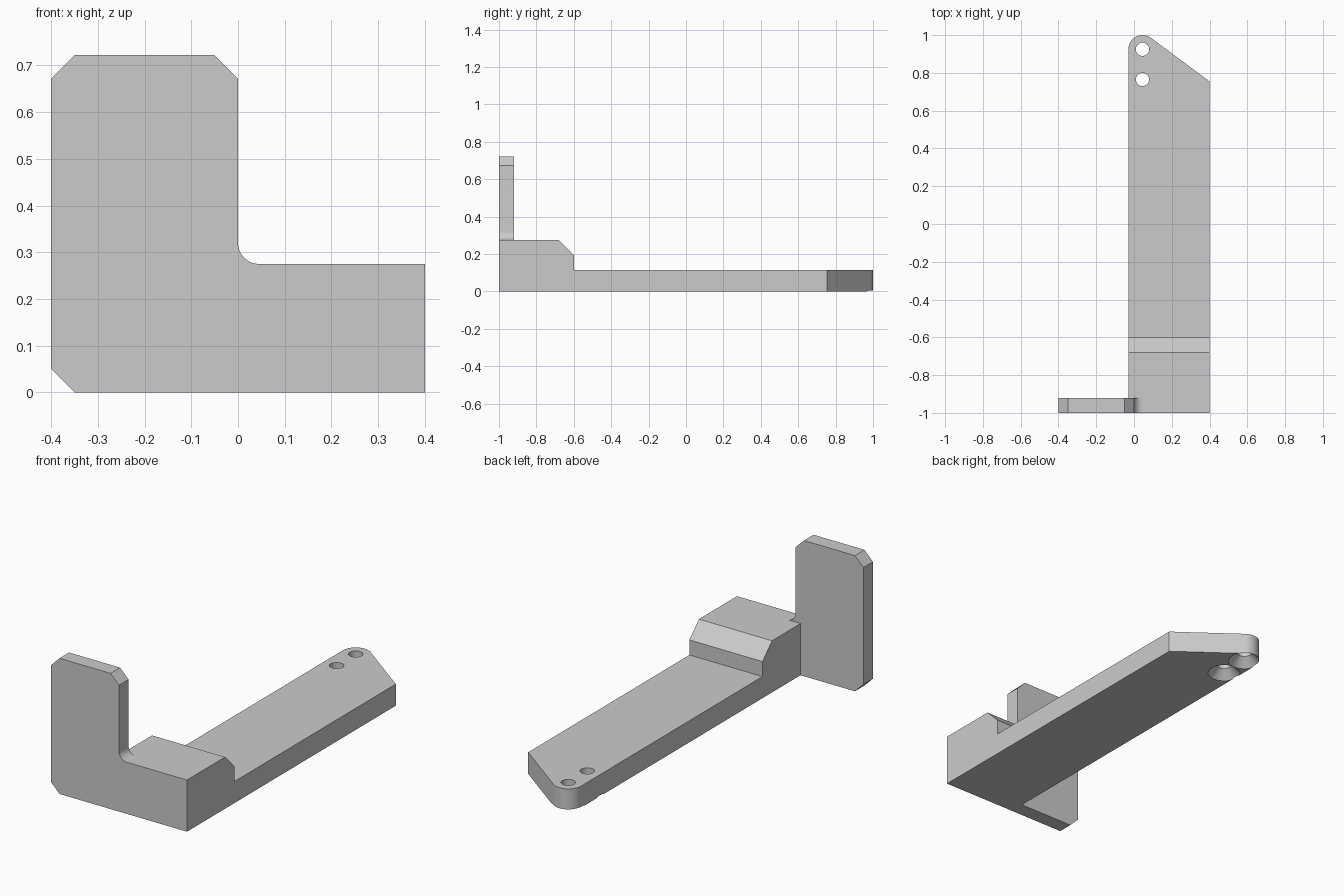
import bpy, bmesh, math
from mathutils import Vector

if "Cube" in bpy.data.objects:
    bpy.data.objects.remove(bpy.data.objects["Cube"], do_unlink=True)

grey = bpy.data.materials.new("plain_grey")
grey.use_nodes = True
colour = (0.6, 0.6, 0.6, 1)
grey.diffuse_color = colour
grey.node_tree.nodes["Principled BSDF"].inputs["Base Color"].default_value = colour


def arc(cx, cy, r, start, end, steps):
    """Points along a circular arc, angles in degrees."""
    angles = [math.radians(start + (end - start) * i / steps) for i in range(steps + 1)]
    return [(cx + r * math.cos(a), cy + r * math.sin(a)) for a in angles]


def extrude(name, profile, place, direction):
    """Solid made by pushing a flat profile along a direction."""
    bm = bmesh.new()
    face = bm.faces.new([bm.verts.new(place(u, v)) for u, v in profile])
    new = bmesh.ops.extrude_face_region(bm, geom=[face])["geom"]
    verts = [g for g in new if isinstance(g, bmesh.types.BMVert)]
    bmesh.ops.translate(bm, verts=verts, vec=Vector(direction))
    bmesh.ops.recalc_face_normals(bm, faces=bm.faces)
    return finish(name, bm)


def finish(name, bm):
    mesh = bpy.data.meshes.new(name)
    bm.to_mesh(mesh)
    bm.free()
    mesh.materials.append(grey)
    obj = bpy.data.objects.new(name, mesh)
    bpy.context.collection.objects.link(obj)
    return obj


LEFT, RIGHT, FRONT, STEP = -0.03, 0.4, -1.0, -0.6
BLOCK_TOP, ARM_TOP = 0.275, 0.115
HOLE_X, HOLE_YS = 0.045, (0.925, 0.765)

# Upright plate with clipped corners and a fillet into the block
plate_profile = [(-0.35, 0), (LEFT, 0), (LEFT, BLOCK_TOP)]
plate_profile += arc(0.045, 0.32, 0.045, 270, 180, 10)
plate_profile += [(0, 0.672), (-0.05, 0.722), (-0.35, 0.722), (-0.4, 0.672), (-0.4, 0.05)]
plate = extrude("upright_plate", plate_profile, lambda u, v: (u, FRONT, v), (0, 0.08, 0))

# Raised block with a chamfered rear edge
block_profile = [(FRONT, 0), (STEP, 0), (STEP, 0.195), (-0.68, BLOCK_TOP), (FRONT, BLOCK_TOP)]
block = extrude("raised_block", block_profile, lambda u, v: (LEFT, u, v), (RIGHT - LEFT, 0, 0))

# Long flat arm with a slanted, rounded tip
arm_profile = [(LEFT, STEP), (RIGHT, STEP), (RIGHT, 0.755)]
arm_profile += arc(HOLE_X, HOLE_YS[0], 0.075, 53.4, 180, 20)
arm = extrude("arm", arm_profile, lambda u, v: (u, v, 0), (0, 0, ARM_TOP))

# Two screw holes, countersunk from below
for i, y in enumerate(HOLE_YS):
    bm = bmesh.new()
    rings = []
    for z, r in ((-0.02, 0.101), (0.046, 0.035), (0.2, 0.035)):
        rings.append([bm.verts.new((px, py, z)) for px, py in arc(HOLE_X, y, r, 0, 360, 32)[:-1]])
    for low, high in zip(rings, rings[1:]):
        for k in range(len(low)):
            n = (k + 1) % len(low)
            bm.faces.new((low[k], low[n], high[n], high[k]))
    bm.faces.new(rings[0])
    bm.faces.new(rings[-1])
    bmesh.ops.recalc_face_normals(bm, faces=bm.faces)
    cutter = finish(f"screw_hole_cutter_{i + 1}", bm)
    cutter.hide_render = True
    cutter.hide_set(True)
    cut = arm.modifiers.new(f"screw_hole_{i + 1}", "BOOLEAN")
    cut.operation, cut.solver, cut.object = "DIFFERENCE", "EXACT", cutter

# Smooth curves, crisp edges
for obj in (plate, block, arm):
    bpy.ops.object.select_all(action="DESELECT")
    obj.select_set(True)
    bpy.context.view_layer.objects.active = obj
    bpy.ops.object.shade_smooth_by_angle(angle=math.radians(30))
